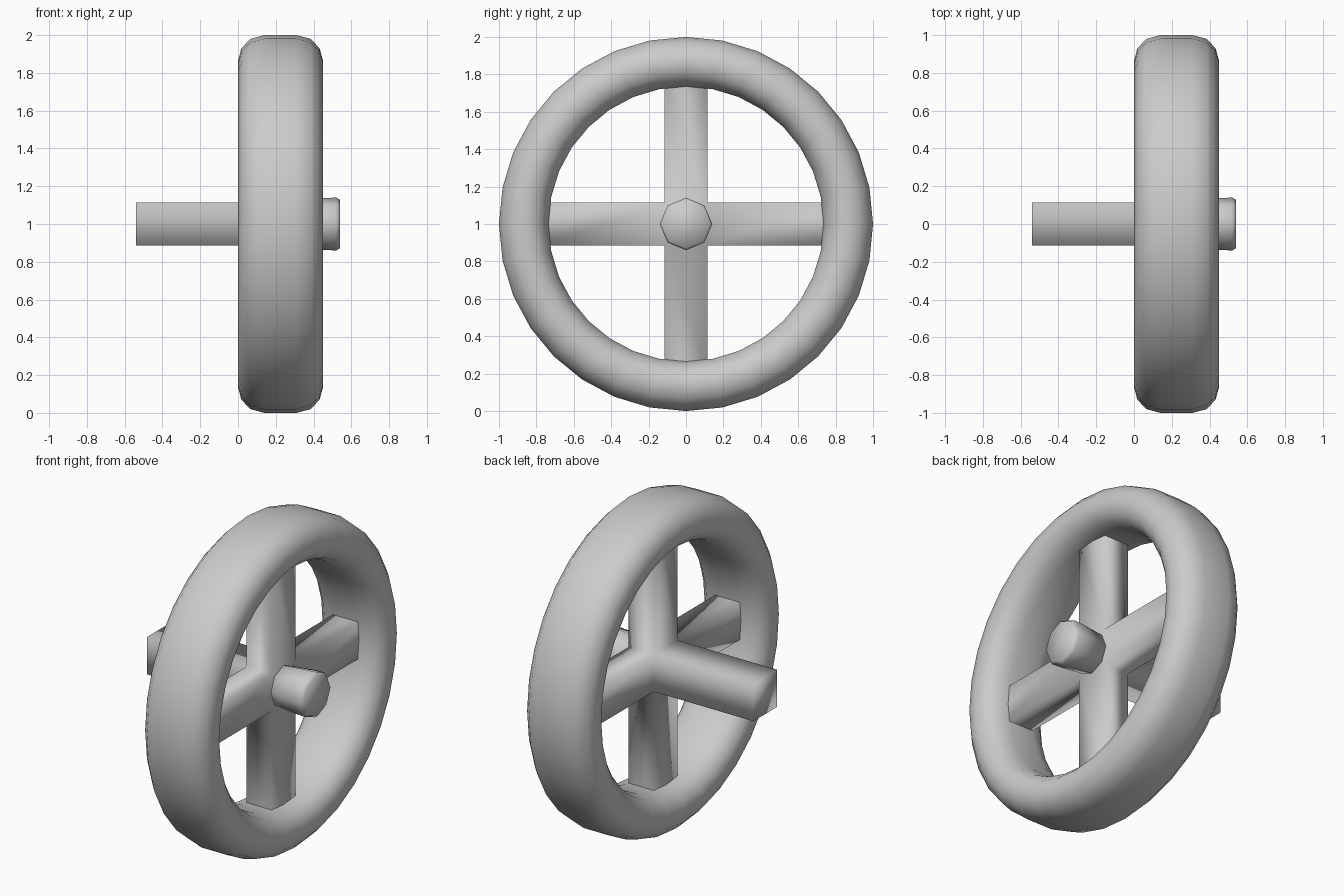
import bpy, bmesh, math
from mathutils import Vector

if "Cube" in bpy.data.objects:
    bpy.data.objects.remove(bpy.data.objects["Cube"])

MID_X, AXIS_Z = 0.225, 1.0


def finish(bm, name):
    bmesh.ops.recalc_face_normals(bm, faces=bm.faces[:])
    for f in bm.faces:
        f.smooth = True
    mesh = bpy.data.meshes.new(name)
    bm.to_mesh(mesh)
    bm.free()
    obj = bpy.data.objects.new(name, mesh)
    obj.location.z = AXIS_Z
    bpy.context.collection.objects.link(obj)
    return obj


def turn(name, profile, sides, closed):
    """Revolve (x, radius) points around the x axis."""
    bm = bmesh.new()
    rings = []
    for x, r in profile:
        rings.append([bm.verts.new((x, r * math.sin(2 * math.pi * i / sides),
                                    r * math.cos(2 * math.pi * i / sides)))
                      for i in range(sides)])
    pairs = list(zip(rings, rings[1:]))
    if closed:
        pairs.append((rings[-1], rings[0]))
    else:
        bm.faces.new(rings[0])
        bm.faces.new(rings[-1])
    for a, b in pairs:
        for i in range(sides):
            j = (i + 1) % sides
            bm.faces.new((a[i], a[j], b[j], b[i]))
    return finish(bm, name)


# Rim: rounded cross-section mirrored about its middle plane
half = [(0.14, 0.735), (0.065, 0.755), (0.018, 0.80), (0.0, 0.865),
        (0.018, 0.93), (0.065, 0.98), (0.14, 1.0)]
rim_profile = half + [(2 * MID_X - x, r) for x, r in reversed(half)]
turn("wheel_rim", rim_profile, 32, True)

# Spokes and axle: one hub block with four spokes and the axle extruded from it
bm = bmesh.new()
bmesh.ops.create_cube(bm, size=1)
bmesh.ops.scale(bm, vec=(0.17, 0.23, 0.23), verts=bm.verts[:])
bmesh.ops.translate(bm, vec=(MID_X, 0, 0), verts=bm.verts[:])
bm.normal_update()
for face in bm.faces[:]:
    n = face.normal.copy()
    if n.x > 0.5:
        continue
    is_axle = n.x < -0.5
    length = 0.68 if is_axle else 0.665
    new = bmesh.ops.extrude_discrete_faces(bm, faces=[face])["faces"][0]
    bmesh.ops.translate(bm, vec=n * length, verts=new.verts[:])
    if not is_axle:
        bm.faces.remove(new)  # end is buried in the rim
finish(bm, "spokes_and_axle")

# Octagonal axle nut, flaring outward with a small chamfer
turn("axle_nut", [(0.30, 0.122), (0.45, 0.137), (0.52, 0.14), (0.54, 0.128)], 8, False)
